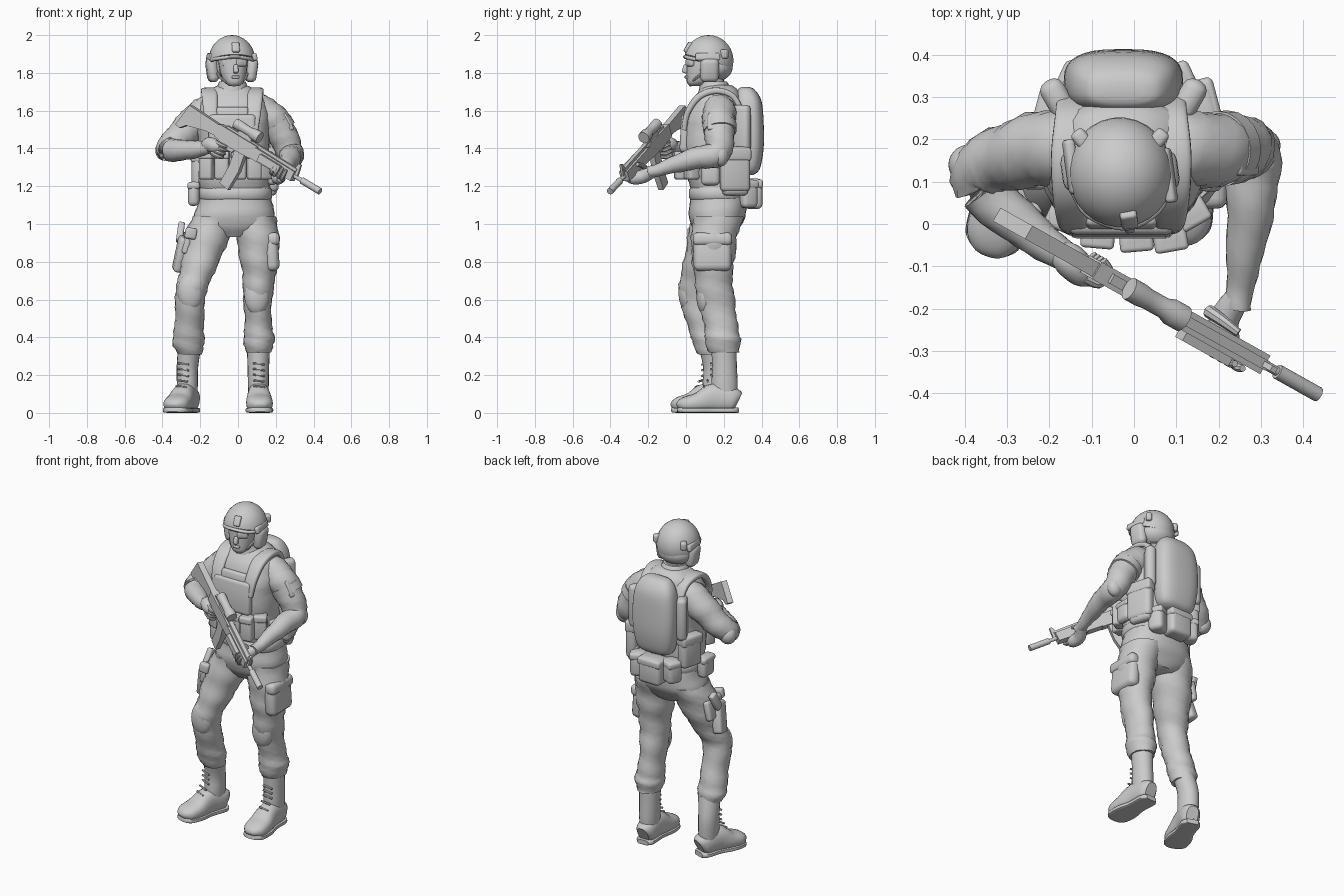
import bpy, bmesh, math
from mathutils import Vector as V, Euler, Matrix

def mesh(name, verts, faces):
    me = bpy.data.meshes.new(name)
    bm = bmesh.new()
    vs = [bm.verts.new(v) for v in verts]
    for f in faces:
        bm.faces.new([vs[i] for i in f])
    bmesh.ops.recalc_face_normals(bm, faces=bm.faces)
    bm.to_mesh(me)
    bm.free()
    ob = bpy.data.objects.new(name, me)
    bpy.context.collection.objects.link(ob)
    return ob

def smooth_path(p, steps):
    out = []
    for i in range(len(p) - 1):
        p0, p1, p2, p3 = p[max(i - 1, 0)], p[i], p[i + 1], p[min(i + 2, len(p) - 1)]
        for s in range(steps):
            t = s / steps
            out.append([b + .5 * t * (c - a + t * (2 * a - 5 * b + 4 * c - d + t * (3 * (b - c) + d - a)))
                        for a, b, c, d in zip(p0, p1, p2, p3)])
    return out + [list(p[-1])]

def tube(name, pts, flat=False, exp=2, n=20, steps=4, wrinkle=0, ref=(0, 0, 1), floor=None):
    """Loft of superellipse rings through (x, y, z, half width, half depth)."""
    pts = smooth_path([tuple(p) if len(p) == 5 else (*p, p[3]) for p in pts], steps)
    verts, faces = [], []
    for i, p in enumerate(pts):
        t = V(pts[min(i + 1, len(pts) - 1)][:3]) - V(pts[max(i - 1, 0)][:3])
        if flat:
            side, up = V((1, 0, 0)), V((0, 1, 0))
        else:
            side = t.cross(V(ref)).normalized()
            up = side.cross(t).normalized()
        for k in range(n):
            a = 2 * math.pi * k / n
            c, s = math.cos(a), math.sin(a)
            w = 1 + wrinkle * math.sin(2 * a + i * 1.9) * math.sin(a * 3 + i * .7)
            v = V(p[:3]) + side * (p[3] * w * math.copysign(abs(c) ** (2 / exp), c)) \
                + up * (p[4] * w * math.copysign(abs(s) ** (2 / exp), s))
            if floor is not None:
                v.z = max(v.z, floor)
            verts.append(v)
    m = len(pts)
    for i in range(m - 1):
        for k in range(n):
            j = (k + 1) % n
            faces.append((i * n + k, i * n + j, i * n + n + j, i * n + n + k))
    faces += [tuple(range(n)), tuple(range((m - 1) * n, m * n))]
    return mesh(name, verts, faces)

def box(name, c, size, rot=(0, 0, 0), bevel=.015):
    bm = bmesh.new()
    bmesh.ops.create_cube(bm, size=1)
    bmesh.ops.scale(bm, vec=size, verts=bm.verts)
    bmesh.ops.bevel(bm, geom=bm.edges[:], offset=bevel, segments=3, profile=.5, affect='EDGES')
    return finish(name, bm, c, rot)

def finish(name, bm, c, rot):
    r = Euler([math.radians(a) for a in rot]).to_matrix().to_4x4()
    bmesh.ops.transform(bm, matrix=Matrix.Translation(c) @ r, verts=bm.verts)
    ob = mesh(name, [], [])
    bm.to_mesh(ob.data)
    bm.free()
    return ob

def ball(name, c, rad, rot=(0, 0, 0), cut=None):
    bm = bmesh.new()
    bmesh.ops.create_uvsphere(bm, u_segments=28, v_segments=18, radius=1)
    bmesh.ops.scale(bm, vec=rad, verts=bm.verts)
    if cut:
        r = bmesh.ops.bisect_plane(bm, geom=bm.verts[:] + bm.edges[:] + bm.faces[:], plane_co=cut[0],
                                   plane_no=cut[1], clear_inner=True)
        bmesh.ops.contextual_create(bm, geom=[e for e in r['geom_cut'] if isinstance(e, bmesh.types.BMEdge)])
    return finish(name, bm, c, rot)

# Trousers
tube("pelvis", [(-.025, .16, .93, .09, .09), (-.025, .16, .98, .2, .125), (-.02, .165, 1.04, .215, .15),
                (-.015, .17, 1.12, .195, .15), (-.015, .165, 1.22, .18, .135)], True, 2.3, 28, wrinkle=.015)
tube("left_trouser_leg", [(.09, .17, 1.04, .11, .135), (.105, .15, .93, .115, .122), (.108, .145, .82, .1, .115),
     (.112, .145, .72, .087, .1), (.105, .155, .63, .08, .1), (.105, .175, .52, .07, .092),
     (.11, .19, .43, .077, .09), (.112, .195, .38, .083, .095), (.108, .2, .32, .066, .08)], True, wrinkle=.06)
tube("right_trouser_leg", [(-.13, .16, 1.04, .11, .135), (-.165, .13, .93, .12, .12), (-.195, .1, .82, .105, .11),
     (-.225, .065, .72, .09, .095), (-.25, .047, .64, .083, .085), (-.255, .07, .53, .077, .085),
     (-.26, .1, .43, .08, .082), (-.262, .115, .37, .085, .08), (-.255, .13, .31, .063, .068)], True, wrinkle=.06)
ball("left_knee_pad", (.1, .1, .62), (.066, .045, .1))
ball("right_knee_pad", (-.252, .005, .64), (.068, .045, .1))

# Boots
def boot(side, heel, toe, top):
    h, t = V((*heel, 0)), V((*toe, 0))
    d = t - h
    def row(rows):
        return [(*(h + d * f)[:2], z, w, z2) for f, w, z, z2 in rows]
    tube(side + "_boot_foot", row([(.01, .035, .06, .05), (.1, .056, .07, .065), (.4, .06, .08, .077),
         (.65, .07, .056, .054), (.85, .068, .045, .043), (.95, .05, .038, .032), (.995, .025, .03, .015)]),
         exp=2.4, floor=.005)
    tube(side + "_boot_sole", row([(0, .035, .014, .014), (.1, .057, .014, .014), (.4, .057, .014, .014),
         (.65, .073, .014, .014), (.87, .069, .014, .014), (.96, .05, .016, .014), (1, .025, .018, .012)]), exp=5, floor=0)
    a = h + d * .23
    tube(side + "_boot_shaft", [(top[0], top[1], .36, .062, .066), (a.x, a.y, .24, .057, .066),
         (a.x, a.y, .14, .055, .07), (a.x, a.y, .04, .048, .062)], True)
    w = d.normalized().cross(V((0, 0, 1))) * .03
    for i in range(5):
        p = h + d * (.445 + .06 * max(0, 2 - i)) + V((0, 0, .135 + .03 * i))
        tube(side + "_boot_lace", [(*(p - w), .006), (*(p + w + V((0, 0, .008))), .006)], n=6, steps=1)
boot("left", (.105, .278), (.117, -.045), (.108, .2))
boot("right", (-.245, .225), (-.345, -.07), (-.255, .13))

# Torso, vest, belt
tube("vest", [(-.02, .16, 1.17, .175, .13), (-.02, .16, 1.24, .19, .15), (-.02, .15, 1.36, .185, .16),
     (-.025, .145, 1.48, .19, .165), (-.025, .155, 1.58, .19, .155), (-.025, .165, 1.66, .165, .13),
     (-.03, .175, 1.71, .12, .1), (-.03, .17, 1.735, .075, .07)], True, 2.5, 32, wrinkle=.02)
tube("belt", [(-.015, .165, z, .188 + e, .142 + e) for z, e in ((1.13, 0), (1.14, .008), (1.18, .008), (1.19, 0))],
     True, 2.4, 32, 1)
box("chest_plate", (-.03, -.005, 1.48), (.25, .05, .2), (-3, 0, 0), .02)
box("chest_plate_top", (-.03, .008, 1.59), (.17, .035, .06), (-12, 0, 0))
for s in (-1, 1):
    x = -.03 + s * .115
    tube("shoulder_strap", [(x - s * .01, -.01, 1.5, .014, .032), (x, .008, 1.59, .016, .036),
         (x + s * .005, .07, 1.675, .018, .042), (x + s * .005, .16, 1.705, .018, .046),
         (x, .25, 1.675, .016, .042), (x, .3, 1.58, .014, .036)], exp=3.5, ref=(1, 0, 0.01))
for x, y, a in ((-.165, .02, -25), (-.085, -.02, -5), (.005, -.028, 5), (.085, -.028, 10), (.135, .03, 30)):
    box("front_pouch", (x, y, 1.31), (.075, .065, .15), (0, 0, a))
    box("front_pouch_flap", (x, y - .004, 1.365), (.08, .067, .04), (0, 0, a), .01)

# Belt and side pouches: centre, size, turn
for c, s, a in (((.17, .26, 1.29), (.065, .16, .24), 15), ((.18, .13, 1.27), (.05, .1, .13), 0),
                ((-.2, .25, 1.29), (.07, .14, .2), -15), ((-.235, .14, 1.16), (.06, .11, .13), 0),
                ((-.02, .355, 1.16), (.15, .1, .16), 0), ((.095, .325, 1.16), (.1, .09, .15), 25),
                ((-.13, .325, 1.17), (.1, .09, .14), -25), ((.165, .26, 1.2), (.06, .14, .1), 15)):
    box("belt_pouch", c, s, (0, 0, a), .025)
    box("belt_pouch_flap", (c[0], c[1], c[2] + s[2] * .33), (s[0] + .006, s[1] + .006, s[2] * .3), (0, 0, a), .015)

# Backpack
tube("backpack", [(-.025, .325, 1.26, .07, .03), (-.025, .33, 1.29, .115, .06), (-.025, .335, 1.4, .137, .076),
     (-.025, .335, 1.54, .14, .076), (-.025, .33, 1.65, .125, .07), (-.025, .32, 1.71, .09, .045),
     (-.025, .315, 1.725, .05, .02)], True, 2.8, 32)
for s in (-1, 1):
    box("pack_side_panel", (-.025 + s * .155, .295, 1.5), (.06, .1, .26), (0, 0, -s * 30), .025)

# Thigh gear
box("left_thigh_pocket", (.178, .14, .85), (.075, .2, .2), (0, -4, 0), .032)
box("left_thigh_pocket_flap", (.186, .14, .92), (.07, .208, .07), (0, -4, 0), .025)
box("holster", (-.3, .1, .84), (.06, .09, .19), (12, 10, 10), .018)
box("holster_panel", (-.275, .12, .9), (.04, .16, .12), (0, 12, 5), .015)
box("pistol_grip", (-.305, .145, .955), (.035, .05, .11), (-25, 8, 0), .01)
box("holster_clip", (-.25, .03, .95), (.06, .04, .06), (0, 10, 10), .012)

# Arms
tube("left_arm", [(.09, .175, 1.61, .085), (.16, .175, 1.57, .09), (.215, .175, 1.51, .083), (.255, .178, 1.43, .076),
     (.28, .16, 1.37, .068), (.278, .07, 1.352, .06), (.266, -.04, 1.322, .048), (.252, -.14, 1.288, .034),
     (.245, -.2, 1.275, .03)], wrinkle=.07, ref=(1, 0, .05))
tube("right_arm", [(-.13, .18, 1.61, .085), (-.2, .18, 1.565, .09), (-.27, .165, 1.5, .083), (-.335, .145, 1.435, .073),
     (-.37, .11, 1.4, .066), (-.32, .045, 1.39, .058), (-.23, -.03, 1.395, .047), (-.15, -.085, 1.405, .033)],
     wrinkle=.07, ref=(-.5, .8, .1))
tube("left_sleeve_band", [(.2, .177, 1.53, .09), (.226, .18, 1.49, .088)], steps=1, ref=(0, 1, 0))
box("left_arm_patch_panel", (.262, .165, 1.54), (.03, .1, .1), (0, -28, 0), .01)
ball("left_elbow_pad", (.298, .185, 1.365), (.048, .042, .06))
ball("right_elbow_pad", (-.388, .14, 1.39), (.05, .048, .055))

# Neck, head, face
tube("neck", [(-.03, .15, 1.69, .075, .075), (-.03, .14, 1.73, .062, .065), (-.03, .13, 1.82, .058, .065)], True)
tube("collar", [(-.03, .155, 1.69, .095, .09), (-.03, .15, 1.735, .078, .078), (-.03, .145, 1.755, .07, .07)], True)
tube("face", [(-.02, .045, 1.73, .025, .025), (-.02, .06, 1.75, .05, .055), (-.024, .075, 1.79, .067, .073),
     (-.026, .085, 1.84, .076, .083), (-.03, .09, 1.9, .08, .085)], True, 2.2)
box("nose", (-.012, 0, 1.82), (.024, .036, .045), (-18, 0, 10), .008)
box("mouth", (-.013, .005, 1.778), (.04, .02, .015), (0, 0, 10), .005)
for s in (-1, 1):
    box("goggle_lens", (-.018 + s * .034, .016 + (.012 if s < 0 else .008), 1.855), (.062, .035, .042), (0, 0, s * 22 + 8), .012)

# Helmet
hc = V((-.032, .12, 1.865))
ball("helmet_shell", hc, (.124, .132, .135), (0, 0, 8), ((0, 0, -.005), (0, .3, 1)))
tube("helmet_brim", [(-.14, .075, 1.868, .01, .01), (-.105, .022, 1.876, .01, .01), (-.018, -.004, 1.885, .012, .01),
     (.055, .032, 1.876, .01, .01), (.083, .09, 1.868, .01, .01)], n=10)
ball("helmet_back", (-.037, .155, 1.83), (.108, .092, .075))
for s in (-1, 1):
    box("headset_cup", (-.033 + s * .104, .125, 1.815), (.058, .1, .13), (0, s * 8, 8), .028)
    box("helmet_side_rail", (-.033 + s * .114, .125 - s * .01, 1.885), (.026, .13, .04), (0, -s * 14, 8), .01)
    box("helmet_strap_clip", (-.033 + s * .09, .2, 1.9), (.036, .05, .05), (0, 0, -s * 40), .012)
    tube("chin_strap", [(-.03 + s * .08, .09, 1.8, .007), (-.025 + s * .058, .045, 1.765, .007),
         (-.02, .022, 1.733, .007)], n=8)
box("night_vision_mount", (-.012, .012, 1.935), (.04, .026, .06), (-30, 0, 8), .008)

# Rifle in its own frame: u along the barrel, v up, w sideways
D = V((.773, -.433, -.464)).normalized()
U = (V((0, 0, 1)) - D * D.z).normalized()
W = D.cross(U)
def G(u, v, w=0):
    return V((-.305, .012, 1.612)) + D * u + U * v + W * w
def plate(name, prof, thick, w0=0):
    n = len(prof)
    vs = [G(u, v, w0 + s * thick / 2) for s in (-1, 1) for u, v in prof]
    return mesh(name, vs, [tuple(range(n)), tuple(range(n, 2 * n))] +
                [(i, (i + 1) % n, n + (i + 1) % n, n + i) for i in range(n)])
def bar(name, u0, u1, v, r, w=0, n=14):
    return tube(name, [(*G(u0, v, w), r), (*G(u1, v, w), r)], n=n, steps=1)
plate("rifle_stock", [(.05, .045), (.02, -.085), (.05, -.09), (.08, -.06), (.2, -.03), (.28, -.025), (.28, .035)], .036)
plate("rifle_receiver", [(.26, .042), (.26, -.03), (.38, -.04), (.5, -.035), (.52, .042)], .046)
plate("rifle_handguard", [(.5, .034), (.5, -.032), (.78, -.025), (.78, .03)], .05)
plate("rifle_grip", [(.29, -.03), (.25, -.12), (.29, -.128), (.335, -.03)], .034)
plate("rifle_magazine", [(.4, -.03), (.41, -.13), (.4, -.235), (.462, -.245), (.475, -.13), (.465, -.03)], .032)
plate("trigger_guard", [(.33, -.035), (.345, -.062), (.385, -.062), (.4, -.035)], .014)
plate("top_rail", [(.3, .04), (.3, .054), (.78, .046), (.78, .03)], .024)
plate("scope_mount", [(.37, .04), (.38, .08), (.46, .08), (.47, .04)], .03)
plate("front_sight", [(.76, .03), (.775, .075), (.79, .075), (.8, .0)], .014)
plate("side_light", [(.56, .022), (.56, -.02), (.7, -.02), (.7, .022)], .026, .033)
bar("barrel", .76, .88, .004, .011)
bar("suppressor", .83, .955, .004, .018)
tube("scope", [(*G(u, .086), r) for u, r in ((.335, .028), (.37, .028), (.39, .025), (.44, .025), (.46, .032), (.5, .032))], n=16, steps=1)

# Hands
tube("left_palm", [(.248, -.17, 1.28, .03), (*G(.67, -.055, -.045), .036), (*G(.7, -.05, .0), .034), (*G(.72, -.042, .02), .02)], ref=(1, 0, .1))
tube("right_palm", [(-.17, -.07, 1.403, .033), (*G(.25, -.085, .01), .04), (*G(.29, -.075, .02), .036), (*G(.32, -.065, .02), .02)])
for i in range(4):
    u = .655 + .024 * i
    tube("left_finger", [(*G(u, -.045, 0), .013), (*G(u + .006, -.035, .03), .012), (*G(u + .01, .0, .036), .011),
         (*G(u + .01, .02, .033), .008)], n=8, ref=D)
    v = -.05 - .021 * i
    tube("right_finger", [(*G(.29, v, .03), .012), (*G(.33, v, .024), .012), (*G(.34, v, -.01), .011),
         (*G(.31, v, -.028), .009)], n=8, ref=U)
tube("left_thumb", [(*G(.62, -.05, -.045), .016), (*G(.64, -.01, -.042), .014), (*G(.68, .022, -.035), .01)], n=8, ref=W)

# Smooth shading with sharp edges kept
bpy.ops.object.select_all(action='SELECT')
bpy.context.view_layer.objects.active = bpy.context.selected_objects[0]
bpy.ops.object.shade_smooth_by_angle(angle=math.radians(40))
